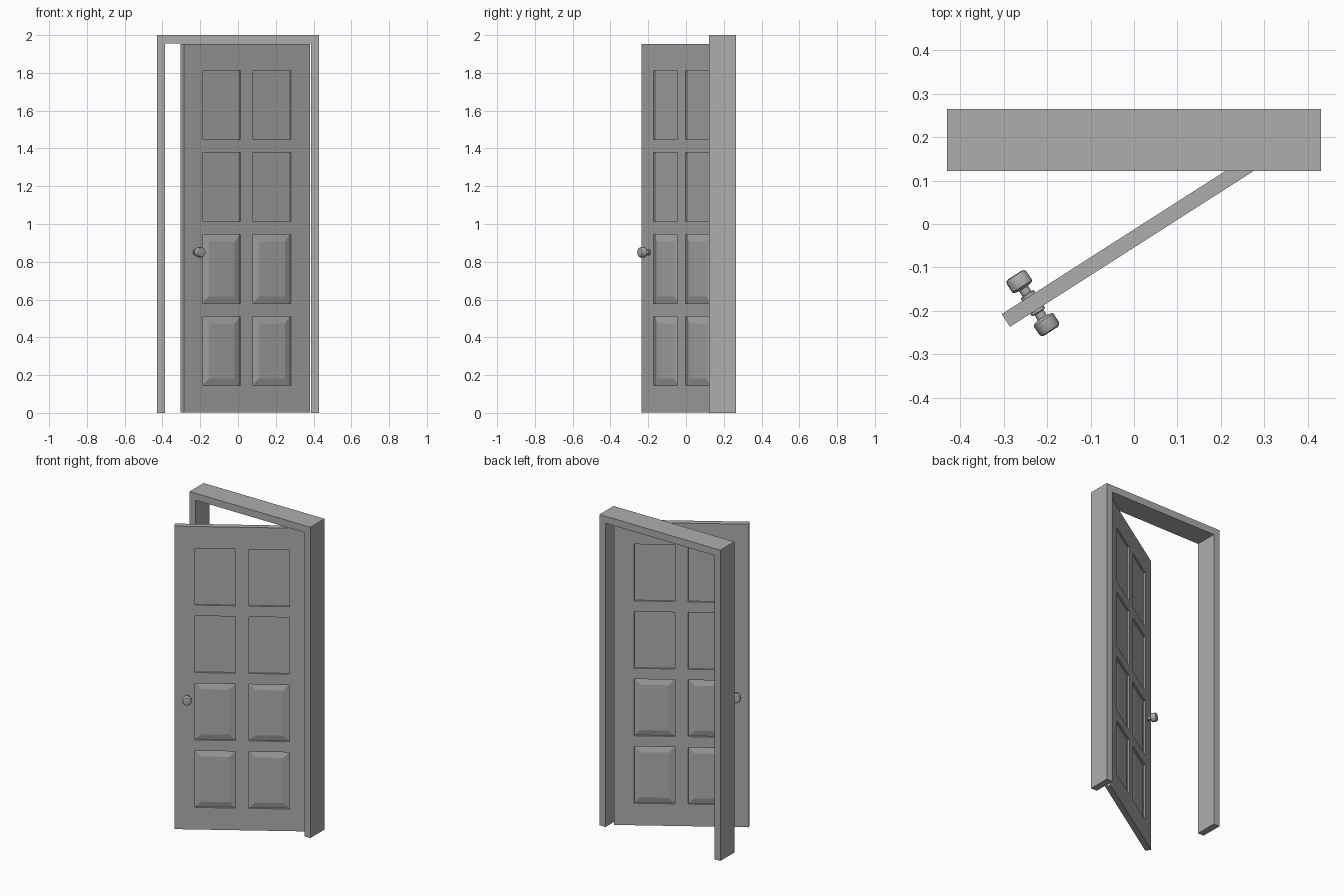
import bpy
import bmesh
from math import radians
from mathutils import Matrix, Vector

default = bpy.data.objects.get("Cube")
if default:
    bpy.data.objects.remove(default, do_unlink=True)

grey = bpy.data.materials.new("Plain grey")
grey.use_nodes = True
colour = (0.42, 0.42, 0.42, 1)
grey.diffuse_color = colour
grey.node_tree.nodes["Principled BSDF"].inputs["Base Color"].default_value = colour


def add_object(name, bm):
    bmesh.ops.recalc_face_normals(bm, faces=bm.faces)
    mesh = bpy.data.meshes.new(name)
    bm.to_mesh(mesh)
    bm.free()
    mesh.materials.append(grey)
    obj = bpy.data.objects.new(name, mesh)
    bpy.context.collection.objects.link(obj)
    return obj


def box(low, high):
    low, high = Vector(low), Vector(high)
    bm = bmesh.new()
    bmesh.ops.create_cube(bm, size=1, matrix=Matrix.Translation((low + high) / 2)
                          @ Matrix.Diagonal((*(high - low), 1)))
    return bm


# Door frame: one inverted U profile pushed back
HALF, JAMB, TOP, FRONT, BACK = 0.43, 0.043, 2.0, 0.122, 0.265
inner, soffit = HALF - JAMB, TOP - 0.045
outline = [(-HALF, 0), (-HALF, TOP), (HALF, TOP), (HALF, 0),
           (inner, 0), (inner, soffit), (-inner, soffit), (-inner, 0)]
bm = bmesh.new()
face = bm.faces.new([bm.verts.new((x, FRONT, z)) for x, z in outline])
pushed = bmesh.ops.extrude_face_region(bm, geom=[face], use_keep_orig=True)["geom"]
bmesh.ops.translate(bm, vec=(0, BACK - FRONT, 0),
                    verts=[v for v in pushed if isinstance(v, bmesh.types.BMVert)])
add_object("door_frame", bm)

# Door leaf: local x runs from the latch edge to the hinge edge
WIDTH, THICK = 0.79, 0.035
columns = [(0.119, 0.356), (0.434, 0.671)]
rows = [(0.145 + 0.434 * i, 0.51 + 0.434 * i) for i in range(4)]
bm = box((0, -THICK / 2, 0.003), (WIDTH, THICK / 2, 1.953))
for axis, spans in (((1, 0, 0), columns), ((0, 0, 1), rows)):
    for cut in sum(spans, ()):
        bmesh.ops.bisect_plane(bm, geom=bm.verts[:] + bm.edges[:] + bm.faces[:],
                               plane_co=Vector(axis) * cut, plane_no=axis)
bmesh.ops.recalc_face_normals(bm, faces=bm.faces)


def in_spans(value, spans):
    return any(a < value < b for a, b in spans)


# Recess every panel on both sides, then raise the centres of the lower two rows
panels = [f for f in bm.faces if abs(f.normal.y) > 0.9
          and in_spans(f.calc_center_median().x, columns)
          and in_spans(f.calc_center_median().z, rows)]
bmesh.ops.inset_individual(bm, faces=panels, thickness=0.0005, depth=-0.01)
lower = [f for f in panels if f.calc_center_median().z < 1]
bmesh.ops.inset_individual(bm, faces=lower, thickness=0.052, depth=0.009)
door = add_object("door_leaf", bm)

# Knob on both sides of the leaf, turned around the spindle
half = [(0.018, 0.015), (0.018, 0.024), (0.012, 0.026), (0.012, 0.04), (0.023, 0.042),
        (0.027, 0.046), (0.027, 0.069), (0.024, 0.075), (0.018, 0.077), (0, 0.077)]
profile = [(r, -y) for r, y in reversed(half)] + half
bm = bmesh.new()
verts = [bm.verts.new((r, y, 0)) for r, y in profile]
edges = [bm.edges.new(pair) for pair in zip(verts, verts[1:])]
bmesh.ops.spin(bm, geom=verts + edges, cent=(0, 0, 0), axis=(0, 1, 0),
               angle=radians(360), steps=20)
bmesh.ops.remove_doubles(bm, verts=bm.verts, dist=0.0001)
bmesh.ops.transform(bm, matrix=Matrix.Translation((0.074, 0, 0.85)), verts=bm.verts)
knob = add_object("door_knobs", bm)
bpy.ops.object.select_all(action="DESELECT")
knob.select_set(True)
bpy.context.view_layer.objects.active = knob
bpy.ops.object.shade_smooth_by_angle(angle=radians(35))

# Swing the leaf and its knobs open
for obj in (door, knob):
    obj.location = (-0.295, -0.222, 0)
    obj.rotation_euler.z = radians(32.6)
